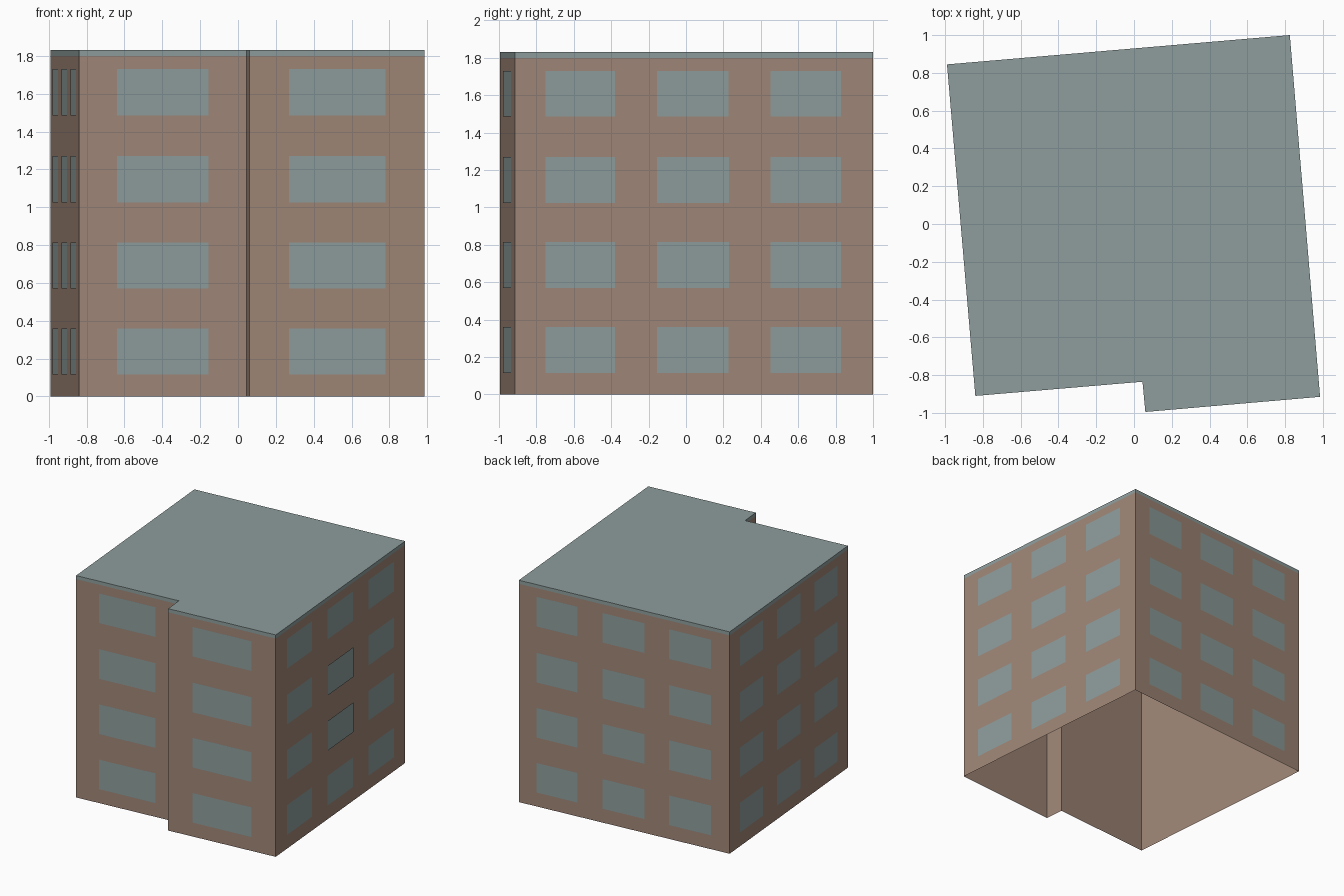
import bpy
from mathutils import Vector

cube = bpy.data.objects.get("Cube")
if cube:
    bpy.data.objects.remove(cube, do_unlink=True)


def material(name, colour):
    m = bpy.data.materials.new(name)
    m.use_nodes = True
    m.diffuse_color = (*colour, 1)
    m.node_tree.nodes["Principled BSDF"].inputs["Base Color"].default_value = (*colour, 1)
    return m


brick = material("warm brown", (0.35, 0.24, 0.185))
slate = material("blue grey", (0.27, 0.34, 0.335))

# Footprint, counter-clockwise from the front left corner
FOOTPRINT = [Vector(p) for p in ((-0.84, -0.91), (0.045, -0.835), (0.06, -0.995),
                                 (0.985, -0.915), (0.825, 1.0), (-0.99, 0.845))]
EAVES, TOP = 1.80, 1.83
SILLS = (0.115, 0.57, 1.025, 1.485)
WINDOW_HEIGHT = 0.245


def add_mesh(name, verts, faces, mat):
    mesh = bpy.data.meshes.new(name)
    mesh.from_pydata(verts, [], faces)
    mesh.materials.append(mat)
    obj = bpy.data.objects.new(name, mesh)
    bpy.context.collection.objects.link(obj)


def shell(name, low, high, mat, capped=False):
    """Extrude the footprint between two heights, open below."""
    n = len(FOOTPRINT)
    verts = [(*p, z) for z in (low, high) for p in FOOTPRINT]
    faces = [(i, (i + 1) % n, n + (i + 1) % n, n + i) for i in range(n)]
    if capped:
        faces.append(tuple(range(n, 2 * n)))
    add_mesh(name, verts, faces, mat)


def windows(name, wall, columns, proud=None):
    """Thin panes on one wall; columns are start and end fractions along it."""
    a, b = FOOTPRINT[wall], FOOTPRINT[(wall + 1) % len(FOOTPRINT)]
    along = b - a
    normal = Vector((along.y, -along.x)).normalized()
    verts, faces = [], []
    for col, (start, end) in enumerate(columns):
        for row, sill in enumerate(SILLS):
            # The middle storeys of one column stand slightly further out
            gap = 0.006 if col == proud and row in (1, 2) else 0.002
            p, q = (a + along * t + normal * gap for t in (start, end))
            k = len(verts)
            head = sill + WINDOW_HEIGHT
            verts += [(*p, sill), (*q, sill), (*q, head), (*p, head)]
            faces.append((k, k + 1, k + 2, k + 3))
    add_mesh(name, verts, faces, slate)


# Brick walls and flat roof with its edge band
shell("walls", 0, EAVES, brick)
shell("roof", EAVES, TOP, slate, capped=True)

# Windows on each wall
THREE = ((0.085, 0.28), (0.397, 0.597), (0.714, 0.911))
windows("front_left_windows", 0, [(0.226, 0.774)])
windows("front_right_windows", 2, [(0.227, 0.778)])
windows("right_windows", 3, THREE, proud=1)
windows("back_windows", 4, THREE, proud=0)
windows("left_windows", 5, THREE)
